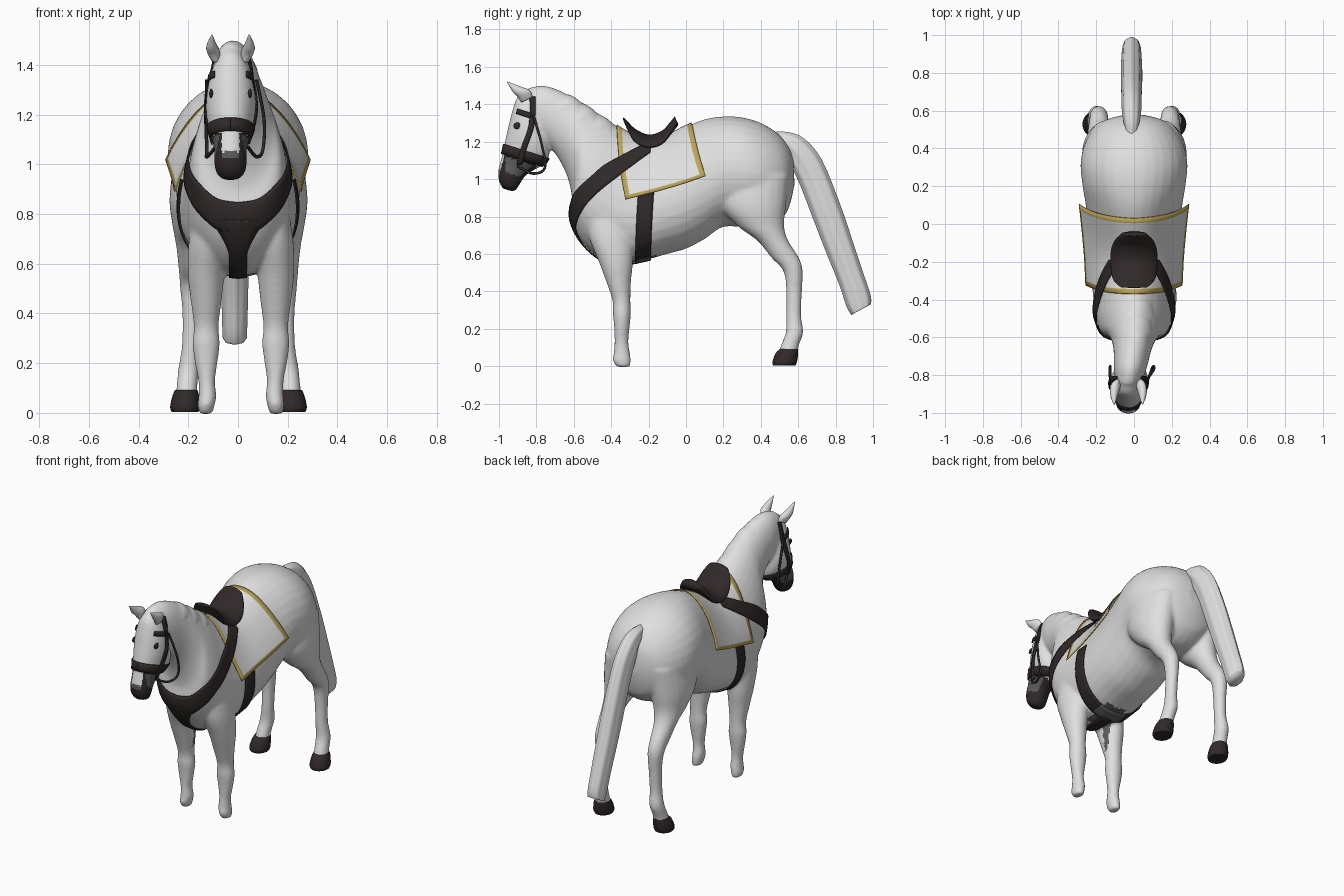
import bpy, bmesh, math
from math import sin, cos, pi, radians
from mathutils import Vector
from mathutils.bvhtree import BVHTree

if "Cube" in bpy.data.objects:
    bpy.data.objects.remove(bpy.data.objects["Cube"])


def material(name, rgb):
    m = bpy.data.materials.new(name)
    m.diffuse_color = (*rgb, 1)
    m.use_nodes = True
    m.node_tree.nodes["Principled BSDF"].inputs["Base Color"].default_value = m.diffuse_color
    return m


WHITE = material("white coat", (.74, .74, .74))
DARK = material("dark leather", (.03, .022, .022))
GOLD = material("gold trim", (.5, .38, .1))
GREY = material("grey muzzle", (.11, .11, .11))


def bend(y):
    # head is turned a little sideways
    return -.03 * min(1, max(0, (-.6 - y) / .25))


def spline(rows, n):
    # Catmull-Rom through rows of numbers
    out = []
    for i in range(len(rows) - 1):
        a, b, c, d = rows[max(i - 1, 0)], rows[i], rows[i + 1], rows[min(i + 2, len(rows) - 1)]
        for j in range(n):
            t = j / n
            out.append([.5 * (2 * q + (r - p) * t + (2 * p - 5 * q + 4 * r - s) * t * t
                              + (3 * q - p - 3 * r + s) * t ** 3) for p, q, r, s in zip(a, b, c, d)])
    return out + [list(rows[-1])]


def finish(name, bm, mats, smooth=True):
    bmesh.ops.recalc_face_normals(bm, faces=bm.faces)
    me = bpy.data.meshes.new(name)
    bm.to_mesh(me)
    bm.free()
    for m in mats:
        me.materials.append(m)
    me.polygons.foreach_set("use_smooth", [smooth] * len(me.polygons))
    ob = bpy.data.objects.new(name, me)
    bpy.context.collection.objects.link(ob)
    return ob


def loft(bm, rows, steps=4, n=32, cx=0, groove=0, sag=0):
    # each row: top y, top z, bottom y, bottom z, half width, centre x, narrowing towards the top
    rings = []
    for r in spline([tuple(r) + (0,) * (7 - len(r)) for r in rows], steps):
        ty, tz, by, bz, w, c, egg = r
        ring = []
        for i in range(n):
            a = 2 * pi * i / n
            g = 1 + groove * cos(8 * a)
            u = cos(a) * g / 2
            y, z = (ty + by) / 2 + (ty - by) * u, (tz + bz) / 2 + (tz - bz) * u
            x = w * sin(a) * g * (1 - egg * cos(a))
            ring.append(bm.verts.new((x + c + cx + bend(y), y, z - sag * x * x)))
        rings.append(ring)
    for p, q in zip(rings, rings[1:]):
        for i in range(n):
            bm.faces.new((p[i], p[(i + 1) % n], q[(i + 1) % n], q[i]))
    bm.faces.new(rings[0])
    bm.faces.new(rings[-1])


# torso and neck
bm = bmesh.new()
loft(bm, [(.575, 1.10, .58, .97, .05), (.55, 1.17, .56, .88, .14), (.49, 1.245, .53, .81, .205),
          (.40, 1.30, .45, .75, .26), (.30, 1.33, .34, .74, .283), (.2, 1.335, .2, .745, .272, 0, .03),
          (.1, 1.32, .1, .68, .255, 0, .1), (0, 1.28, 0, .628, .245, 0, .18), (-.1, 1.23, -.1, .60, .238, 0, .23),
          (-.2, 1.205, -.2, .572, .23, 0, .24), (-.3, 1.24, -.32, .55, .218, 0, .24),
          (-.38, 1.29, -.44, .565, .208, 0, .22), (-.44, 1.33, -.55, .655, .197, 0, .2),
          (-.5, 1.37, -.615, .78, .172, 0, .18), (-.56, 1.41, -.61, .90, .137, 0, .1),
          (-.62, 1.445, -.63, 1.0, .113, 0, .04), (-.69, 1.48, -.67, 1.09, .098),
          (-.77, 1.50, -.72, 1.16, .09), (-.85, 1.485, -.78, 1.2, .075)])
# head
loft(bm, [(-.83, 1.485, -.76, 1.36, .05), (-.90, 1.44, -.74, 1.22, .085), (-.93, 1.36, -.73, 1.13, .1),
          (-.95, 1.28, -.755, 1.08, .096), (-.968, 1.2, -.81, 1.05, .08), (-.985, 1.12, -.86, 1.015, .066),
          (-1.003, 1.05, -.89, .97, .066), (-1.0, .99, -.91, .94, .056), (-.98, .95, -.93, .935, .03)])


def leg_rows(rows, s, shift=0):
    return [(y - ry, z, y + ry, z, rx, s * x + shift) for x, y, z, rx, ry in rows]


for s in (-1, 1):
    # front legs
    loft(bm, leg_rows([(.12, -.41, .88, .06, .12), (.13, -.40, .70, .08, .12), (.14, -.375, .56, .074, .092),
                       (.14, -.36, .45, .062, .066), (.14, -.345, .35, .05, .048), (.14, -.343, .28, .055, .048),
                       (.14, -.343, .21, .047, .042), (.138, -.345, .13, .034, .037), (.135, -.343, .07, .036, .044),
                       (.14, -.343, .03, .034, .048), (.142, -.335, -.004, .026, .036)], s, .012), n=24)
    # hind legs
    loft(bm, leg_rows([(.15, .36, 1.02, .11, .19), (.165, .36, .86, .113, .175), (.175, .40, .75, .09, .125),
                       (.185, .465, .67, .066, .082), (.188, .53, .58, .053, .074), (.188, .572, .51, .048, .052),
                       (.188, .578, .4, .038, .042), (.192, .576, .27, .036, .04), (.2, .58, .18, .042, .047),
                       (.207, .555, .11, .042, .048), (.21, .54, .05, .045, .05)], s, .002), n=24)

body = finish("horse_body", bm, [WHITE, DARK, GREY])
bpy.context.view_layer.objects.active = body
body.select_set(True)
rm = body.modifiers.new("merge", 'REMESH')
rm.mode, rm.voxel_size, rm.use_smooth_shade = 'VOXEL', .01, True
sm = body.modifiers.new("soften", 'SMOOTH')
sm.factor, sm.iterations = .5, 7
for m in ("merge", "soften"):
    bpy.ops.object.modifier_apply(modifier=m)

# muzzle and girth-underside colours
AX0, AXD, FWD = Vector((-.03, -.83, 1.36)), Vector((0, -.304, -.952)), Vector((0, -.952, .304))
for p in body.data.polygons:
    p.use_smooth = True
    p.material_index = 0
    c = p.center
    h = (c - AX0).dot(AXD)
    if c.y < -.8 and h > .26:
        p.material_index = 1
        if p.normal.dot(FWD) > .72 and abs(c.x + .03) < .036 and h < .37:
            p.material_index = 0 if h < .345 else 2
        elif abs(p.normal.x) > .7 and .27 < h < .35 and c.y > -.965:
            p.material_index = 2
    elif abs(c.x) < .075 and -.36 < c.y < -.16 and c.z < .62:
        p.material_index = 2
tree = BVHTree.FromPolygons([v.co for v in body.data.vertices], [p.vertices for p in body.data.polygons])


def drape(name, f, nt, ns, off, mats=(DARK,), rule=None):
    # sheet laid on the body: f(t, s) gives a ray from inside, t and s in 0..1
    bm = bmesh.new()
    grid = []
    for i in range(nt + 1):
        row = []
        for j in range(ns + 1):
            t, s = i / nt, j / ns
            o, d = f(t, s)
            o, d = Vector(o), Vector(d).normalized()
            hit = tree.ray_cast(o, d)[0]
            if hit is None:
                hit = tree.find_nearest(o + d * .1)[0]
            row.append(bm.verts.new(hit + d * (off(t, s) if callable(off) else off)))
        grid.append(row)
    for i in range(nt):
        for j in range(ns):
            fc = bm.faces.new((grid[i][j], grid[i + 1][j], grid[i + 1][j + 1], grid[i][j + 1]))
            fc.material_index = rule(i, j) if rule else 0
    ob = finish(name, bm, mats)
    so = ob.modifiers.new("thickness", 'SOLIDIFY')
    so.thickness, so.offset = .006, 0
    return ob


# saddle cloth with gold border
def cloth(t, s):
    s = 2 * s - 1
    a = s * radians(92 - 24 * t)
    y = -.37 + .4 * t + abs(s) ** 1.5 * (.045 + .03 * t)
    return (0, y, .9), (sin(a), 0, cos(a))


drape("saddle_cloth", cloth, 16, 40, lambda t, s: .008 + .03 * abs(2 * s - 1) ** 3, (WHITE, GOLD),
      lambda i, j: int(i in (0, 15) or j in (0, 39)))

# breast collar
COLLAR = spline([(0, -.4, .785, .062), (22, -.4, .80, .065), (42, -.4, .87, .068), (62, -.41, .945, .062),
                 (82, -.41, 1.015, .06), (90, -.31, 1.1, .044), (90, -.19, 1.175, .03)], 6)


def collar(t, s):
    k = round((2 * t - 1) * 36)
    a, y, z, hw = COLLAR[abs(k)]
    a = radians(a) * (1 if k > 0 else -1)
    return (0, y, z + (2 * s - 1) * hw), (sin(a), -cos(a), 0)


drape("breast_collar", collar, 72, 6, lambda t, s: .008 + .016 * max(0, min(1, abs(4 * t - 2) - 1)))


# chest strap, wide at the collar, running under to the girth
def chest(t, s):
    a = radians(4 + 96 * t)
    w = .036 + .075 * max(0, 1 - t * 3.2) ** 1.5
    return ((2 * s - 1) * w, -.3, .8), (0, -cos(a), -sin(a))


drape("chest_strap", chest, 30, 6, .008)


def girth(t, s):
    a = radians(80 + 200 * t)
    return (0, -.213 + (2 * s - 1) * .042 - .018 * sin(pi * t), .9), (sin(a), 0, cos(a))


drape("girth", girth, 48, 4, .008, (DARK, GREY), lambda i, j: int(20 <= i < 28))


# bridle bands and cheek straps
def band(h, hw, a0, a1):
    def f(t, s):
        a = radians(a0 + (a1 - a0) * t)
        return AX0 + AXD * (h + (2 * s - 1) * hw), FWD * cos(a) + Vector((sin(a), 0, 0))
    return f


drape("noseband", band(.235, .027, 0, 360), 40, 2, .006)
CHEEK = spline([(-.82, 1.44), (-.82, 1.36), (-.83, 1.27), (-.865, 1.17), (-.89, 1.08)], 5)
for side, s in (("left", 1), ("right", -1)):
    drape("browband_" + side, band(.02, .014, s * 42, s * 95), 12, 2, .006)
    drape("cheek_strap_" + side,
          lambda t, u: ((-.03, CHEEK[round(t * 20)][0] + (u - .5) * .03, CHEEK[round(t * 20)][1]), (s, 0, 0)),
          20, 2, .006)
    # reins
    cu = bpy.data.curves.new("rein_" + side, 'CURVE')
    cu.dimensions, cu.bevel_depth, cu.bevel_resolution = '3D', .007, 2
    sp = cu.splines.new('POLY')
    k = 1 if s > 0 else .8
    path = spline([(.065, -.9, 1.07), (.1, -.82, 1.03), (.125 * k, -.755, 1.06), (.13 * k, -.77, 1.18),
                   (.1, -.815, 1.34)], 6)
    sp.points.add(len(path) - 1)
    for pt, (x, y, z) in zip(sp.points, path):
        pt.co = (s * x - .025, y, z, 1)
    cu.materials.append(DARK)
    bpy.context.collection.objects.link(bpy.data.objects.new("rein_" + side, cu))
    # eyes
    hit = tree.ray_cast(Vector((-.03, -.9, 1.285)), Vector((s, 0, 0)))[0] or Vector((s * .085 - .03, -.9, 1.285))
    bm = bmesh.new()
    bmesh.ops.create_uvsphere(bm, u_segments=16, v_segments=10, radius=.023)
    bmesh.ops.scale(bm, vec=(.35, 1, .8), verts=bm.verts)
    bmesh.ops.translate(bm, vec=hit, verts=bm.verts)
    finish("eye_" + side, bm, [DARK])
    # ears
    bm = bmesh.new()
    loft(bm, [(-.82, 1.44, -.88, 1.41, .02, s * .06), (-.835, 1.475, -.9, 1.44, .026, s * .07),
              (-.885, 1.495, -.925, 1.465, .02, s * .076), (-.955, 1.522, -.957, 1.518, .003, s * .075)], n=16)
    finish("ear_" + side, bm, [WHITE])
    # hind hooves
    bm = bmesh.new()
    loft(bm, leg_rows([(.21, .55, .092, .045, .048), (.212, .54, .07, .053, .06), (.215, .528, .025, .06, .066),
                       (.215, .525, .004, .054, .06)], s, .002), n=24)
    hoof = finish("hind_hoof_" + side, bm, [DARK])
    bpy.ops.object.select_all(action='DESELECT')
    hoof.select_set(True)
    bpy.context.view_layer.objects.active = hoof
    bpy.ops.object.shade_smooth_by_angle(angle=radians(50))


# mane lying over one side of the neck
def mane(t, s):
    a = radians(-15 + (60 + 7 * sin(t * 24)) * s)
    y = -.46 - .33 * t
    return (bend(y), y, 1.1 + .24 * t), (sin(a), .64 * cos(a), .77 * cos(a))


drape("mane", mane, 60, 14,
      lambda t, s: .011 * sin(pi * s) * (.7 + .3 * sin(t * 24 + 3 * s)) * min(1, 6 * t, 6 - 6 * t) - .005, (WHITE,))

# tail
bm = bmesh.new()
loft(bm, [(.46, 1.25, .5, 1.15, .03), (.54, 1.25, .55, 1.12, .042), (.63, 1.215, .575, 1.05, .05),
          (.725, 1.1, .62, .95, .052), (.82, .87, .685, .78, .055), (.885, .68, .755, .6, .055),
          (.945, .5, .82, .44, .052), (.985, .38, .86, .32, .049), (.988, .33, .885, .275, .047)],
     cx=-.013, n=48, groove=.03)
finish("tail", bm, [WHITE])

# saddle seat
bm = bmesh.new()
loft(bm, [(-.338, 1.332, -.33, 1.31, .07), (-.315, 1.312, -.305, 1.25, .1), (-.27, 1.268, -.27, 1.2, .118),
          (-.2, 1.238, -.2, 1.175, .125), (-.13, 1.258, -.13, 1.19, .12), (-.085, 1.305, -.08, 1.24, .1),
          (-.06, 1.335, -.04, 1.29, .065)], sag=2)
finish("saddle", bm, [DARK])
